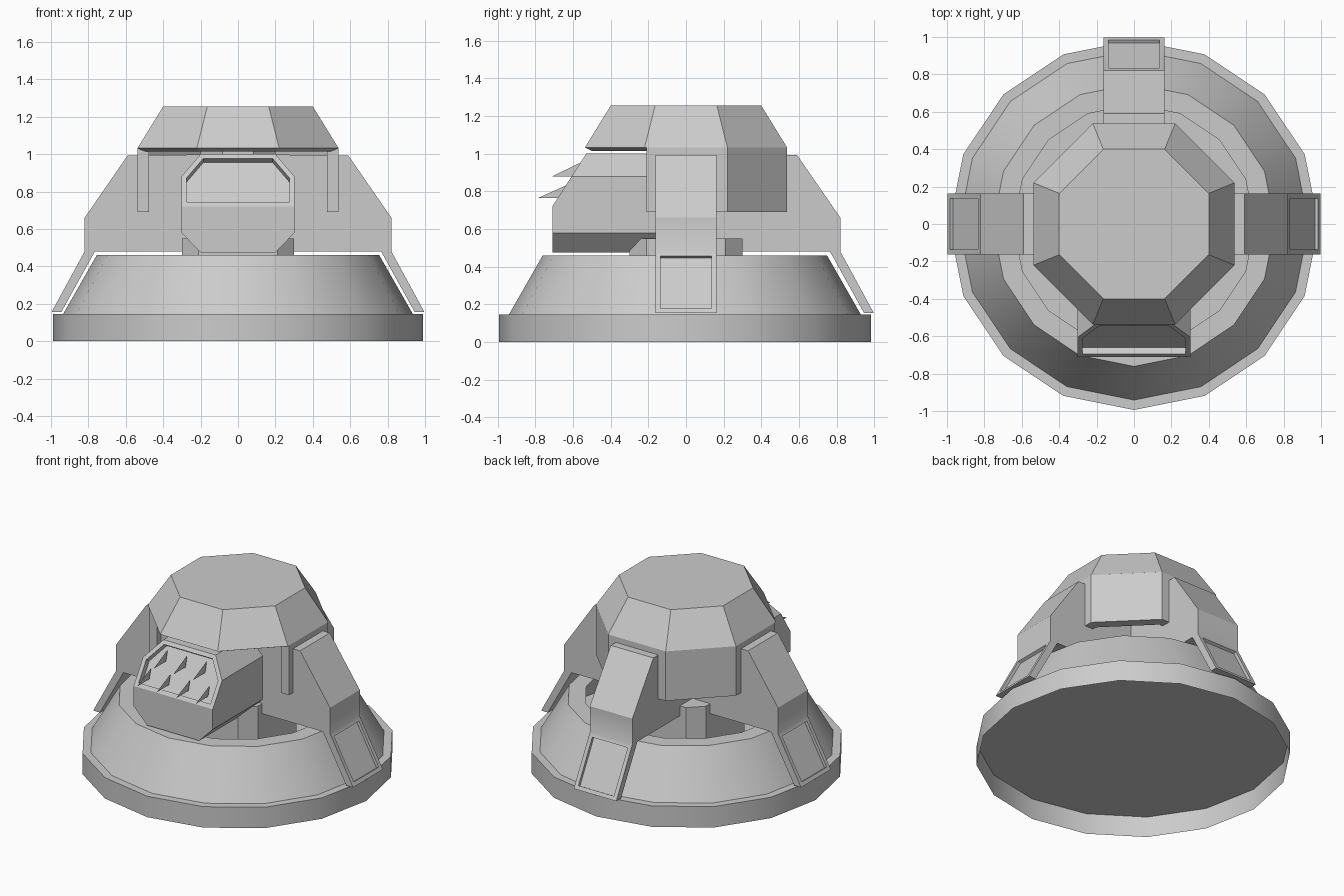
import bpy, bmesh
from math import pi, cos, sin
from mathutils import Matrix, Vector

if "Cube" in bpy.data.objects:
    bpy.data.objects.remove(bpy.data.objects["Cube"])


def finish(name, bm, smooth=False):
    me = bpy.data.meshes.new(name)
    bm.to_mesh(me)
    bm.free()
    ob = bpy.data.objects.new(name, me)
    bpy.context.collection.objects.link(ob)
    if smooth:
        bpy.ops.object.select_all(action='DESELECT')
        bpy.context.view_layer.objects.active = ob
        ob.select_set(True)
        bpy.ops.object.shade_smooth_by_angle(angle=pi / 6)
    return ob


def loft(rings, caps=True):
    """Skin through rings with equal point counts, closed at both ends if wanted."""
    bm = bmesh.new()
    loops = [[bm.verts.new(p) for p in r] for r in rings]
    n = len(loops[0])
    for a, b in zip(loops, loops[1:]):
        for i in range(n):
            j = (i + 1) % n
            bm.faces.new((a[i], a[j], b[j], b[i]))
    if caps:
        bm.faces.new(loops[0][::-1])
        bm.faces.new(loops[-1])
        bmesh.ops.recalc_face_normals(bm, faces=bm.faces[:])
    return bm


def octagon(a, z, k=0.41):
    h = a * k
    return [(a, -h, z), (a, h, z), (h, a, z), (-h, a, z),
            (-a, h, z), (-a, -h, z), (-h, -a, z), (h, -a, z)]


def recess(bm, face, border, depth):
    bm.normal_update()
    bmesh.ops.inset_individual(bm, faces=[face], thickness=border, use_even_offset=True)
    bmesh.ops.inset_individual(bm, faces=[face], thickness=0, depth=-depth)


def circle(r, z):
    return [(r * cos(i * pi / 8), r * sin(i * pi / 8) - .006, z) for i in range(16)]


# Sixteen-sided base shell: rim band, ledge, sloped wall and top lip, open in the middle
profile = [(.988, 0), (.988, .145), (.935, .145), (.755, .46), (.645, .46)]
finish("base_shell", loft([circle(r, z) for r, z in profile], caps=False), True)

# Floor disc closing the shell, raised above the ground
bm = bmesh.new()
bm.faces.new([bm.verts.new(p) for p in circle(.935, .145)])
finish("base_floor", bm)

# Pedestal in the well and neck under the cap
finish("pedestal", loft([octagon(.3, .145, .7), octagon(.3, .55, .7)]))
finish("neck", loft([octagon(.2, .9), octagon(.2, 1.03)]))

# Three legs: right, back, left, each with a recessed foot panel
leg_profile = [(0, 1), (.59, .993), (.82, .66), (.82, .48), (.997, .155),
               (.945, .155), (.765, .48), (0, .48)]
for name, turn in (("right_leg", 0), ("back_leg", pi / 2), ("left_leg", pi)):
    bm = loft([[(x, y, z) for x, z in leg_profile] for y in (-.163, .163)])
    bm.normal_update()
    foot = max((f for f in bm.faces if len(f.verts) == 4 and f.normal.x > .5),
               key=lambda f: f.calc_center_median().x)
    recess(bm, foot, .027, .02)
    bmesh.ops.rotate(bm, verts=bm.verts[:], matrix=Matrix.Rotation(turn, 3, 'Z'))
    finish(name, bm, True)

# Faceted cap
finish("cap", loft([octagon(.5, 1.015), octagon(.537, 1.033), octagon(.4, 1.255)]))

# Armour skirt around the sides and back, open at the front
outer = [(.537, -.21), (.537, .22), (.22, .537)]
inner = [(.475, -.21), (.475, .19), (.19, .475)]
half = lambda pts: pts + [(-x, y) for x, y in reversed(pts)]
outline = half(outer) + half(inner)[::-1]
finish("armour_skirt", loft([[(x, y, z) for x, y in outline] for z in (.69, 1.033)]))

# Launcher box: chamfered section, slanted upper front with recessed panel
section = [(.2, .475), (.303, .58), (.303, .88), (.2, 1),
           (-.2, 1), (-.303, .88), (-.303, .58), (-.2, .475)]
bm = loft([[(x, y, z) for x, z in section] for y in (0, -.71)])
slope = Vector((0, -.28, .18)).normalized()
bmesh.ops.bisect_plane(bm, geom=bm.verts[:] + bm.edges[:] + bm.faces[:],
                       plane_co=(0, -.71, .72), plane_no=slope, clear_outer=True)
bmesh.ops.holes_fill(bm, edges=[e for e in bm.edges if e.is_boundary], sides=0)
bmesh.ops.recalc_face_normals(bm, faces=bm.faces[:])
bm.normal_update()
panel = max(bm.faces, key=lambda f: f.normal.dot(slope))
recess(bm, panel, .028, .04)
finish("launcher_box", bm)

# Thin pointed fins in two rows on the launcher panel
bm = bmesh.new()
rows = [((-.225, -.075, .075, .225), [(-.65, .765), (-.63, .835), (-.785, .765)]),
        ((-.15, 0, .15), [(-.575, .88), (-.555, .955), (-.71, .88)])]
for xs, tri in rows:
    for x in xs:
        bm.faces.new([bm.verts.new((x, y, z)) for y, z in tri][::-1])
finish("launcher_fins", bm)
